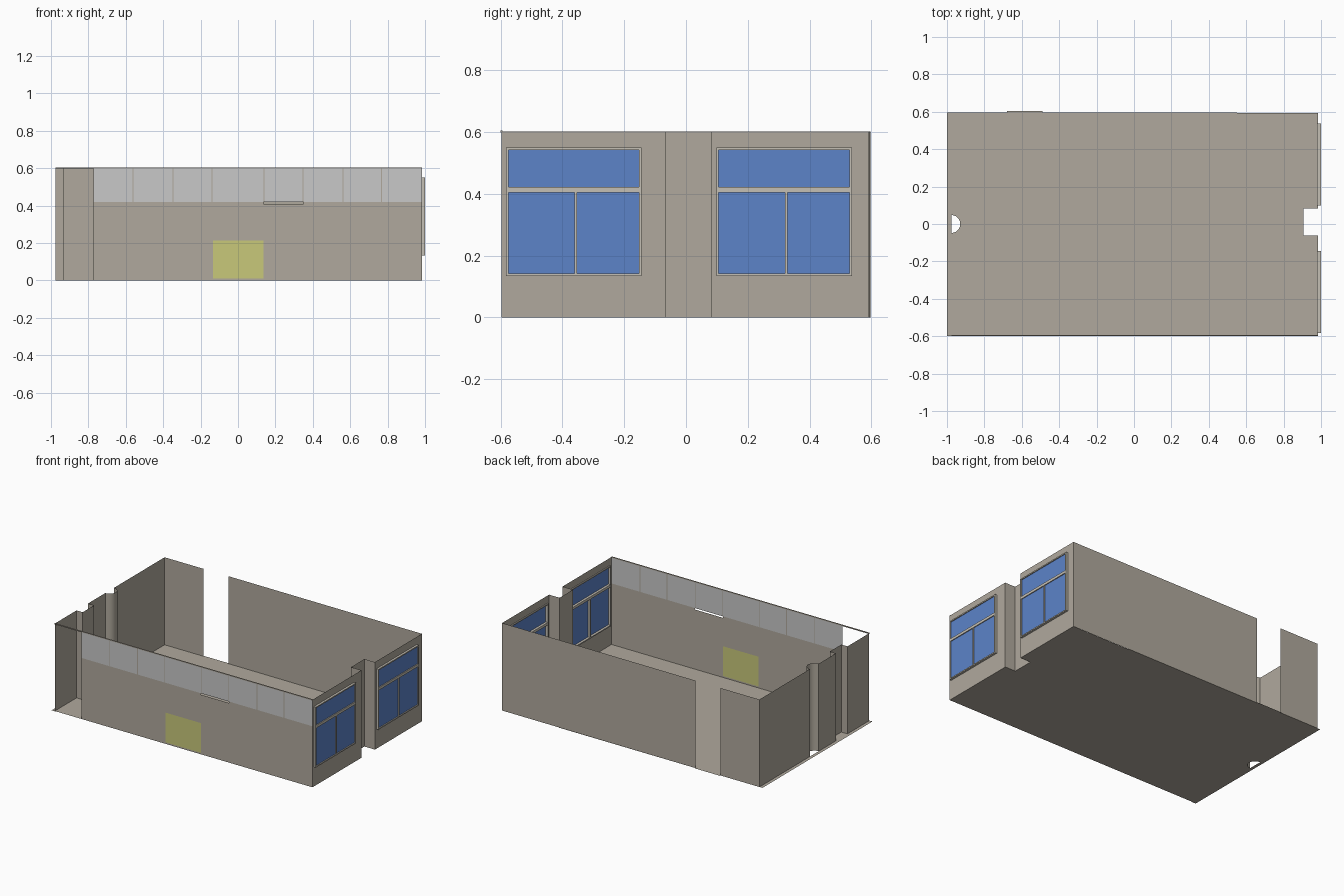
import bpy, bmesh, math

if "Cube" in bpy.data.objects:
    bpy.data.objects.remove(bpy.data.objects["Cube"])

def mat(name, rgb):
    m = bpy.data.materials.new(name)
    m.diffuse_color = (*rgb, 1)
    m.use_nodes = True
    m.node_tree.nodes["Principled BSDF"].inputs["Base Color"].default_value = m.diffuse_color
    return m

BEIGE = mat("wall_beige", (0.434, 0.397, 0.337))
GREY = mat("panel_grey", (0.578, 0.578, 0.578))
YELLOW = mat("patch_yellow", (0.578, 0.578, 0.195))
BLUE = mat("glass_blue", (0.107, 0.227, 0.584))
FRAME = mat("frame_cream", (0.56, 0.53, 0.46))

XL, XR, YF, YB, H = -0.977, 0.985, -0.597, 0.597, 0.602

def make(name, faces, mats, idx=None):
    """Object from a list of faces, each a list of points."""
    bm = bmesh.new()
    for i, f in enumerate(faces):
        face = bm.faces.new([bm.verts.new(p) for p in f])
        face.material_index = idx[i] if idx else 0
    bmesh.ops.remove_doubles(bm, verts=bm.verts, dist=1e-5)
    me = bpy.data.meshes.new(name)
    bm.to_mesh(me)
    bm.free()
    for m in mats:
        me.materials.append(m)
    ob = bpy.data.objects.new(name, me)
    bpy.context.collection.objects.link(ob)
    return ob

def path_wall(name, pts, z0=0, z1=H):
    """Thin wall following a plan path."""
    fs = [[(*a, z0), (*b, z0), (*b, z1), (*a, z1)] for a, b in zip(pts, pts[1:])]
    return make(name, fs, [BEIGE])

def grid_wall(name, us, zs, place, rule, mats):
    """Flat wall cut into cells; rule gives each cell a material or None for a hole."""
    fs, idx = [], []
    for i in range(len(us) - 1):
        for j in range(len(zs) - 1):
            m = rule(i, j)
            if m is None:
                continue
            u0, u1, z0, z1 = us[i], us[i + 1], zs[j], zs[j + 1]
            fs.append([place(u0, z0), place(u1, z0), place(u1, z1), place(u0, z1)])
            idx.append(m)
    return make(name, fs, mats, idx)

def box_faces(x0, x1, y0, y1, z0, z1):
    v = [(x, y, z) for x in (x0, x1) for y in (y0, y1) for z in (z0, z1)]
    q = [(0, 1, 3, 2), (4, 6, 7, 5), (0, 4, 5, 1), (2, 3, 7, 6), (0, 2, 6, 4), (1, 5, 7, 3)]
    return [[v[k] for k in f] for f in q]

# Floor in two halves, cut around the half-round niche and the right notch
R, N = 0.048, 12
arc = [(XL + R * math.sin(math.pi * k / N), R * math.cos(math.pi * k / N)) for k in range(N + 1)]
upper = [(-1, 0), (XL, 0)] + arc[:N // 2 + 1] + [
    (0.905, 0), (0.905, 0.083), (XR, 0.083), (XR, 0.593), (0.55, 0.593), (0.55, YB),
    (-0.49, YB), (-0.49, 0.603), (-0.68, 0.603), (-0.68, YB), (-1, YB)]
lower = [(-1, 0), (-1, -0.6), (-0.965, -0.6), (-0.965, YF), (XR, YF), (XR, -0.062),
         (0.905, -0.062), (0.905, 0)] + arc[N // 2:] + [(XL, 0)]
make("floor", [[(x, y, 0) for x, y in p] for p in (upper, lower)], [BEIGE])

# Left wall with half-round niche and square niche
path_wall("left_wall_back", [(XL, YB), (XL, R)])
niche = path_wall("round_niche", arc)
for p in niche.data.polygons:
    p.use_smooth = True
path_wall("left_wall_front", [(XL, -R), (XL, -0.235), (-0.93, -0.235), (-0.93, -0.36),
                              (XL, -0.36), (XL, YF)])

# Back wall either side of the doorway
path_wall("back_wall_right", [(XR, 0.593), (0.55, 0.594), (-0.49, YB)])
path_wall("back_wall_left", [(-0.68, YB), (XL, YB)])

# Right wall: recess, and two wall parts with window holes
path_wall("right_recess", [(XR, -0.064), (0.905, -0.064), (0.905, 0.082), (XR, 0.082)])
ZB, ZT = 0.134, 0.55
for name, a, w0, w1, b in (("front", YF, -0.583, -0.144, -0.064), ("back", 0.082, 0.098, 0.538, 0.593)):
    grid_wall("right_wall_" + name, [a, w0, w1, b], [0, ZB, ZT, H],
              lambda u, z: (XR, u, z), lambda i, j: None if (i, j) == (1, 1) else 0, [BEIGE])
    # Window frame, transom, mullion and glass
    t, x0, x1, mid = 0.008, 0.978, 1.0, (w0 + w1) / 2 + 0.006
    bars = [(w0, w1, ZB, ZB + t), (w0, w1, ZT - t, ZT), (w0, w0 + t, ZB, ZT), (w1 - t, w1, ZB, ZT),
            (w0 + t, w1 - t, 0.404, 0.422), (mid - 0.004, mid + 0.004, ZB + t, 0.404)]
    make("window_frame_" + name, [f for r in bars for f in box_faces(x0, x1, *r)], [FRAME])
    make("window_glass_" + name,
         [[(0.994, w0 + t, ZB + t), (0.994, w1 - t, ZB + t), (0.994, w1 - t, ZT - t), (0.994, w0 + t, ZT - t)]],
         [BLUE])

# Front wall with yellow patch and a slit under one panel
def front_rule(i, j):
    if i == 1 and j == 1:
        return 1
    return None if (i == 2 and j == 3) else 0

grid_wall("front_wall", [-0.772, -0.135, 0.135, 0.35, XR], [0, 0.01, 0.215, 0.41, 0.42],
          lambda u, z: (u, YF, z), front_rule, [BEIGE, YELLOW])

# Row of grey panels separated by narrow posts
edges = [-0.772, -0.562, -0.348, -0.139, 0.139, 0.348, 0.562, 0.768, XR]
us = [edges[0]]
for e in edges[1:-1]:
    us += [e - 0.003, e + 0.003]
us.append(edges[-1])
grid_wall("front_panels", us, [0.42, 0.598], lambda u, z: (u, YF, z),
          lambda i, j: i % 2, [GREY, BEIGE])

# Thin top rail running over the front opening
make("top_rail", box_faces(XL, XR, YF - 0.003, YF + 0.003, 0.598, 0.605), [BEIGE])
